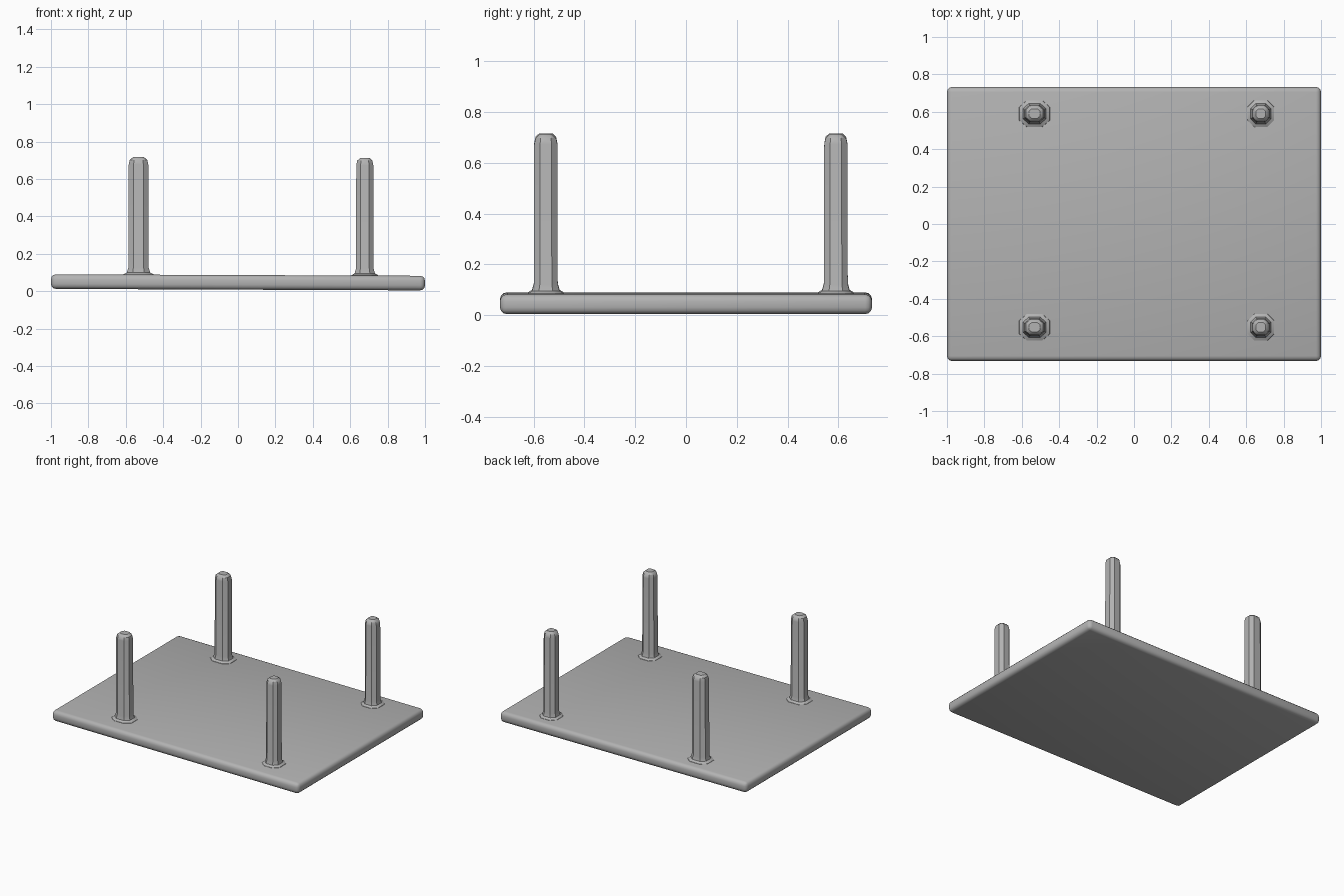
import bpy, bmesh, math

old = bpy.data.objects.get("Cube")
if old:
    bpy.data.objects.remove(old, do_unlink=True)

grey = bpy.data.materials.new("plain grey")
grey.use_nodes = True
COLOUR = (0.45, 0.45, 0.45, 1)
grey.diffuse_color = COLOUR
grey.node_tree.nodes["Principled BSDF"].inputs["Base Color"].default_value = COLOUR


def make_object(name, bm):
    bmesh.ops.recalc_face_normals(bm, faces=bm.faces)
    mesh = bpy.data.meshes.new(name)
    bm.to_mesh(mesh)
    bm.free()
    mesh.materials.append(grey)
    obj = bpy.data.objects.new(name, mesh)
    bpy.context.collection.objects.link(obj)
    bpy.ops.object.select_all(action='DESELECT')
    obj.select_set(True)
    bpy.context.view_layer.objects.active = obj
    bpy.ops.object.shade_smooth_by_angle(angle=math.radians(35))
    return obj


def slab_tilt(x):
    return -0.004 * x


# Table top lying face down: rounded slab, very slightly tilted
bm = bmesh.new()
bmesh.ops.create_cube(bm, size=1)
for v in bm.verts:
    v.co.x *= 2.0
    v.co.y *= 1.465
    v.co.z = v.co.z * 0.078 + 0.047
bmesh.ops.bevel(bm, geom=bm.edges[:], offset=0.027, segments=3, profile=0.5,
                affect='EDGES')
for v in bm.verts:
    v.co.z += slab_tilt(v.co.x)
make_object("table_top", bm)


def ring(bm, cx, cy, hx, hy, z):
    """Square ring with chamfered corners."""
    k = 0.5
    pts = [(1, -k), (1, k), (k, 1), (-k, 1), (-1, k), (-1, -k), (-k, -1), (k, -1)]
    return [bm.verts.new((cx + hx * a, cy + hy * b, z)) for a, b in pts]


# Leg stations: height above floor, width factor (flared foot, rounded tip)
STATIONS = [(0.07, 1.65), (0.088, 1.5), (0.098, 1.15), (0.125, 1.0),
            (0.675, 0.97), (0.70, 0.86), (0.714, 0.55)]


def make_leg(name, cx, cy, hx, hy):
    bm = bmesh.new()
    rings = [ring(bm, cx, cy, hx * f, hy * f, z + slab_tilt(cx)) for z, f in STATIONS]
    for low, high in zip(rings, rings[1:]):
        for i in range(8):
            j = (i + 1) % 8
            bm.faces.new((low[i], low[j], high[j], high[i]))
    bm.faces.new(rings[0][::-1])
    bm.faces.new(rings[-1])
    make_object(name, bm)


# Four legs
for side, cx, hx in (("right", -0.532, 0.054), ("left", 0.678, 0.047)):
    for end, cy in (("front", -0.552), ("back", 0.59)):
        make_leg(f"{end}_{side}_leg", cx, cy, hx, 0.047)
